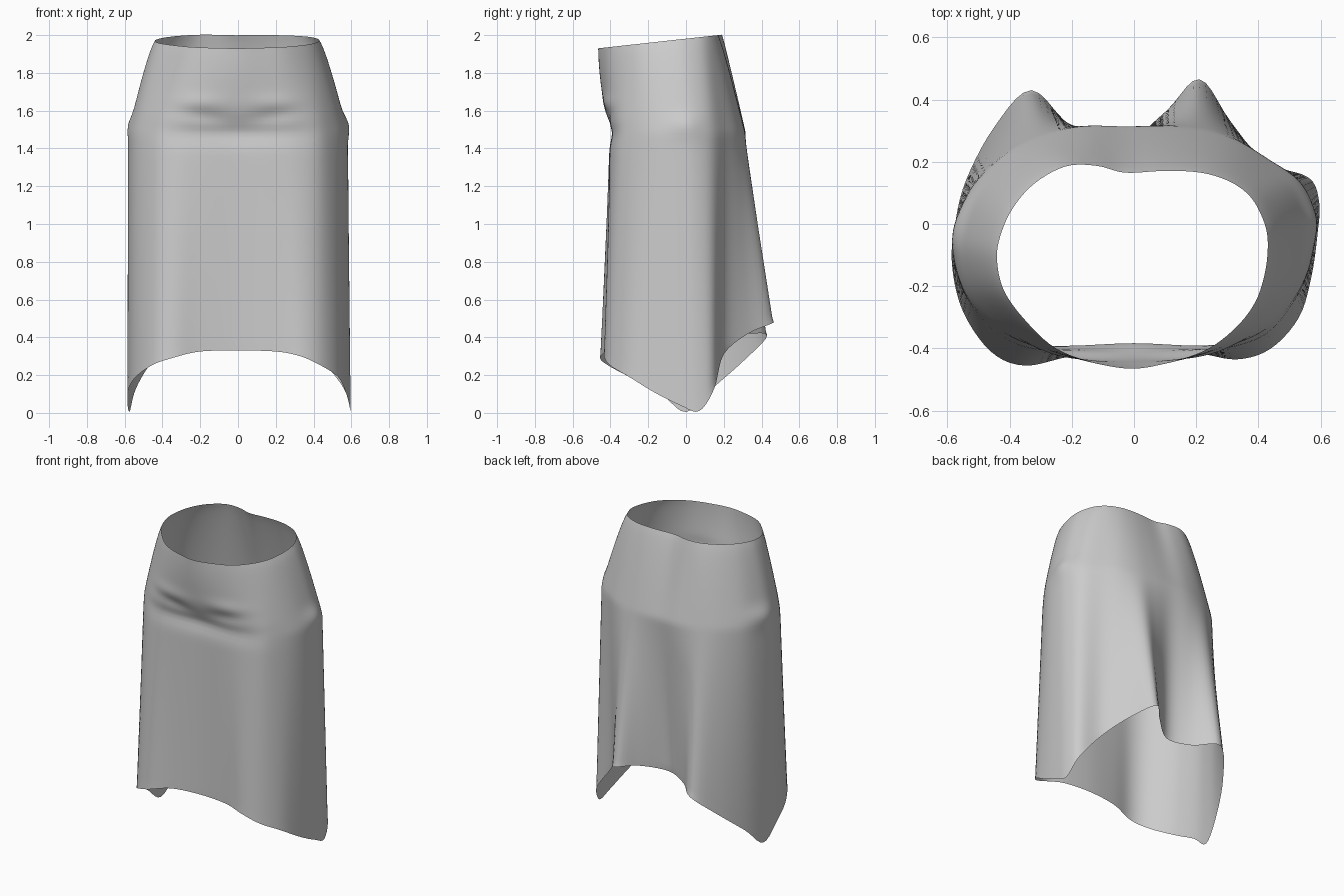
import bpy, bmesh, math

if "Cube" in bpy.data.objects:
    bpy.data.objects.remove(bpy.data.objects["Cube"])

# Cross-sections, counter-clockwise from front centre (matching point for point)
RIM = [(0, -.465), (.13, -.44), (.24, -.40), (.33, -.33), (.39, -.25), (.42, -.16),
       (.43, -.07), (.42, 0), (.38, .08), (.32, .13), (.24, .16), (.16, .17),
       (.08, .17), (-.03, .165), (-.12, .187), (-.22, .185), (-.32, .13), (-.39, .05),
       (-.43, -.04), (-.44, -.12), (-.415, -.22), (-.34, -.32), (-.25, -.40), (-.13, -.445)]
HIP = [(0, -.40), (.19, -.405), (.32, -.39), (.43, -.345), (.51, -.25), (.56, -.15),
       (.58, -.04), (.575, .05), (.53, .14), (.43, .21), (.33, .27), (.22, .305),
       (.1, .315), (-.03, .315), (-.17, .315), (-.31, .28), (-.42, .22), (-.52, .12),
       (-.57, 0), (-.58, -.1), (-.54, -.23), (-.44, -.345), (-.33, -.395), (-.19, -.405)]
HEM = [(0, -.405, .33), (.2, -.415, .325), (.33, -.435, .30), (.44, -.40, .25),
       (.53, -.30, .19), (.57, -.17, .11), (.59, -.03, .04), (.595, .07, .01),
       (.56, .15, .13), (.42, .20, .31), (.31, .33, .42), (.21, .465, .48),
       (.10, .36, .48), (-.05, .25, .44), (-.20, .31, .42), (-.33, .43, .41),
       (-.45, .31, .28), (-.54, .14, .13), (-.575, 0, .005), (-.585, -.13, .10),
       (-.55, -.28, .18), (-.46, -.41, .25), (-.35, -.455, .29), (-.2, -.425, .325)]
HIP_Z = 1.48
SUB, UPPER, LOWER = 5, 24, 40


def smooth_loop(pts):
    """Closed Catmull-Rom curve through the points."""
    out, n = [], len(pts)
    for i in range(n):
        quad = list(zip(*(pts[(i + k) % n] for k in (-1, 0, 1, 2))))
        for s in range(SUB):
            t = s / SUB
            out.append([b + .5 * t * (c - a + t * (2*a - 5*b + 4*c - d + t * (3*(b - c) + d - a)))
                        for a, b, c, d in quad])
    return out


def bump(v, centre, width):
    return math.exp(-((v - centre) / width) ** 2)


def folds(x, y, z):
    """Belly crease, slanting front wrinkles and side puckers."""
    if y < -.1:
        front = bump(x, 0, .42) * min(1, (-.1 - y) / .2)
        y += front * .02 * bump(z, 1.48, .05)
        for s in (-1, 1):
            y += .014 * bump(x, .17 * s, .13) * bump(z, 1.57 + .15 * (abs(x) - .17), .035)
            y -= .010 * bump(x, .2 * s, .13) * bump(z, 1.64, .04)
    side = .018 * bump(z, 1.53, .05) * bump(y, 0, .09)
    x += math.copysign(side, x) if abs(x) > .4 else 0
    return x, y, z


rim, hip, hem = map(smooth_loop, (RIM, HIP, HEM))
n = len(rim)
bm = bmesh.new()
rows = []

# Waist to hip: rounded belly and seat
for r in range(UPPER):
    t = r / UPPER
    row = []
    for (rx, ry), (hx, hy) in zip(rim, hip):
        f = min(1, max(0, (hy + .4) / .35))
        ty = t ** (1.8 + (.88 - 1.8) * f)
        top = 1.93 + .11 * (ry + .465)
        row.append(bm.verts.new(folds(rx + (hx - rx) * t ** .8, ry + (hy - ry) * ty,
                                      top + (HIP_Z - top) * t)))
    rows.append(row)

# Hip to hem: hanging folds
for r in range(LOWER + 1):
    t = r / LOWER
    row = []
    for (hx, hy), (x, y, z) in zip(hip, hem):
        row.append(bm.verts.new(folds(hx + (x - hx) * t, hy + (y - hy) * t,
                                      HIP_Z + (z - HIP_Z) * t)))
    rows.append(row)

for a, b in zip(rows, rows[1:]):
    for i in range(n):
        j = (i + 1) % n
        bm.faces.new((a[i], b[i], b[j], a[j])).smooth = True

# Soften the hip transition, leaving rim and hem fixed
inner = [v for row in rows[1:-1] for v in row]
for _ in range(2):
    bmesh.ops.smooth_vert(bm, verts=inner, factor=.5, use_axis_x=True, use_axis_y=True, use_axis_z=True)

mesh = bpy.data.meshes.new("skirt")
bm.to_mesh(mesh)
bm.free()
skirt = bpy.data.objects.new("skirt", mesh)
bpy.context.collection.objects.link(skirt)
